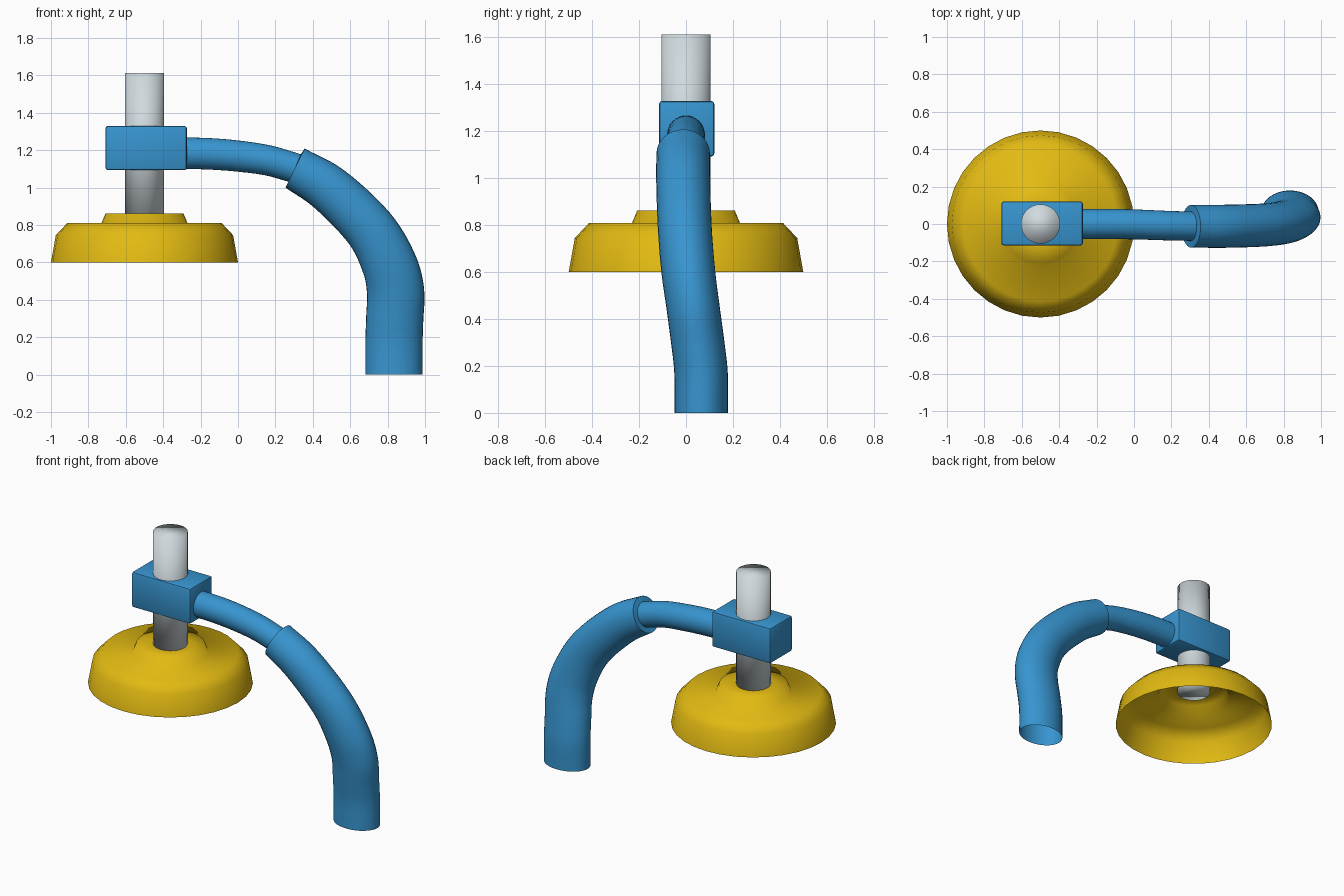
import bpy, bmesh, math
from mathutils import Vector

if "Cube" in bpy.data.objects:
    bpy.data.objects.remove(bpy.data.objects["Cube"])


def material(name, rgb):
    m = bpy.data.materials.new(name)
    m.diffuse_color = (*rgb, 1)
    m.use_nodes = True
    m.node_tree.nodes["Principled BSDF"].inputs["Base Color"].default_value = m.diffuse_color
    return m


YELLOW = material("yellow", (0.76, 0.49, 0.006))
BLUE = material("blue", (0.038, 0.30, 0.63))
GREY = material("light_grey", (0.63, 0.70, 0.73))


def finish(name, bm, mat, angle=None):
    """Turn a bmesh into a shaded, coloured object."""
    me = bpy.data.meshes.new(name)
    bm.to_mesh(me)
    bm.free()
    me.materials.append(mat)
    ob = bpy.data.objects.new(name, me)
    bpy.context.collection.objects.link(ob)
    bpy.ops.object.select_all(action='DESELECT')
    ob.select_set(True)
    bpy.context.view_layer.objects.active = ob
    if angle is None:
        bpy.ops.object.shade_smooth()
    else:
        bpy.ops.object.shade_smooth_by_angle(angle=math.radians(angle))
    return ob


def loft(rings):
    """Skin a list of rings of points, ends left open."""
    bm = bmesh.new()
    loops = [[bm.verts.new(p) for p in r] for r in rings]
    n = len(loops[0])
    for a, b in zip(loops, loops[1:]):
        for i in range(n):
            j = (i + 1) % n
            bm.faces.new((a[i], a[j], b[j], b[i]))
    return bm, loops


def circle(r, z, n=32, cx=-0.5):
    return [(cx + r * math.cos(t), r * math.sin(t), z)
            for t in (2 * math.pi * i / n for i in range(n))]


# Thin open bowl with a raised collar, soft shading all over
profile = [(0.5, 0.6), (0.474, 0.745), (0.413, 0.81), (0.23, 0.81), (0.208, 0.862), (0.103, 0.862)]
bm, _ = loft([circle(r, z) for r, z in profile])
finish("bowl", bm, YELLOW)

# Upright post
bm, loops = loft([circle(0.105, 0.84), circle(0.105, 1.612)])
bm.faces.new(loops[0][::-1])
bm.faces.new(loops[1])
finish("post", bm, GREY)

# Clamp block around the post
bm = bmesh.new()
bmesh.ops.create_cube(bm, size=1)
for v in bm.verts:
    v.co = Vector((-0.491 + v.co.x * 0.435, 0.003 + v.co.y * 0.235, 1.211 + v.co.z * 0.236))
bmesh.ops.bevel(bm, geom=bm.edges[:], offset=0.012, segments=2, profile=0.5, affect='EDGES')
finish("clamp_block", bm, BLUE, 40)


# Bent hose: x, y, z, half width in the bend plane, half width across
def spline(pts, steps=6):
    p = [Vector(q) for q in pts]
    p = [2 * p[0] - p[1]] + p + [2 * p[-1] - p[-2]]
    out = []
    for a, b, c, d in zip(p, p[1:], p[2:], p[3:]):
        for k in range(steps):
            t = k / steps
            out.append(0.5 * (2 * b + (c - a) * t + (2 * a - 5 * b + 4 * c - d) * t * t
                              + (3 * b - a - 3 * c + d) * t ** 3))
    return out + [p[-2]]


thin = [(-0.30, 0, 1.184, 0.084, 0.081), (-0.15, 0, 1.18, 0.084, 0.081),
        (0.0, -0.002, 1.168, 0.083, 0.08), (0.16, -0.008, 1.145, 0.081, 0.079),
        (0.305, -0.012, 1.104, 0.08, 0.078)]
thick = [(0.305, -0.012, 1.104, 0.116, 0.114), (0.49, -0.012, 0.99, 0.128, 0.115),
         (0.70, -0.005, 0.785, 0.137, 0.115), (0.805, 0.01, 0.60, 0.147, 0.115),
         (0.842, 0.03, 0.45, 0.153, 0.114), (0.838, 0.05, 0.30, 0.153, 0.114),
         (0.834, 0.064, 0.17, 0.153, 0.114), (0.834, 0.065, 0.0, 0.153, 0.114)]
path = spline(thin) + spline(thick)
rings = []
for i, s in enumerate(path):
    a, b = path[max(0, i - 2)], path[min(len(path) - 1, i + 2)]
    t = Vector((b[0] - a[0], 0, b[2] - a[2])).normalized()
    side = Vector((0, 1, 0))
    up = side.cross(t)
    c = Vector(s[:3])
    rings.append([c + up * s[3] * math.cos(u) + side * s[4] * math.sin(u)
                  for u in (2 * math.pi * k / 32 for k in range(32))])
bm, _ = loft(rings)
finish("hose", bm, BLUE, 40)
